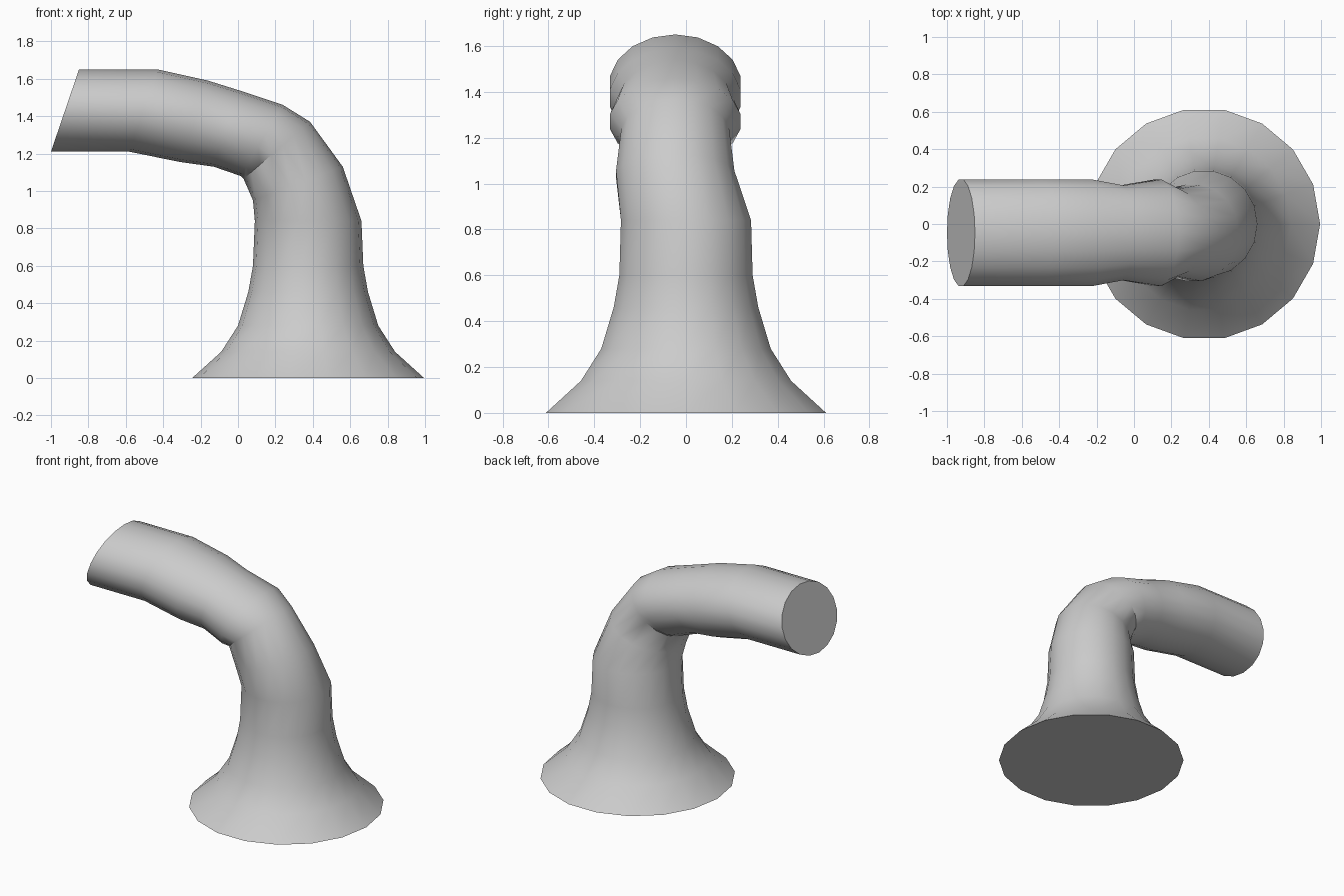
import bpy, bmesh, math
from mathutils import Vector

if "Cube" in bpy.data.objects:
    bpy.data.objects.remove(bpy.data.objects["Cube"])

SIDES = 18

# Cross-sections along the spout: inner (x, z), outer (x, z), y centre, y half-width
sections = [
    ((-0.245, 0.00), (0.995, 0.00), 0.0, 0.62),
    ((-0.09, 0.14), (0.84, 0.14), 0.0, 0.465),
    ((0.00, 0.28), (0.75, 0.28), 0.0, 0.375),
    ((0.055, 0.46), (0.695, 0.46), 0.0, 0.32),
    ((0.08, 0.60), (0.67, 0.60), 0.0, 0.295),
    ((0.09, 0.84), (0.66, 0.84), 0.0, 0.288),
    ((0.08, 0.95), (0.56, 1.13), -0.047, 0.262),
    ((0.03, 1.065), (0.385, 1.37), -0.047, 0.238),
    ((0.015, 1.08), (0.24, 1.46), -0.047, 0.289),
    ((-0.13, 1.13), (0.00, 1.54), -0.047, 0.257),
    ((-0.31, 1.155), (-0.16, 1.59), -0.047, 0.289),
    ((-0.58, 1.21), (-0.43, 1.65), -0.047, 0.289),
    ((-1.00, 1.21), (-0.85, 1.65), -0.047, 0.289),
]

bm = bmesh.new()
rings = []
for (ix, iz), (ox, oz), cy, half in sections:
    centre = Vector(((ix + ox) / 2, cy, (iz + oz) / 2))
    axis = Vector(((ox - ix) / 2, 0, (oz - iz) / 2))
    ring = []
    for i in range(SIDES):
        a = math.tau * i / SIDES
        ring.append(bm.verts.new(centre + axis * math.cos(a) + Vector((0, half * math.sin(a), 0))))
    rings.append(ring)

# Skin between neighbouring sections
for low, high in zip(rings, rings[1:]):
    for i in range(SIDES):
        j = (i + 1) % SIDES
        bm.faces.new((low[i], low[j], high[j], high[i]))

# Flat base and mouth
bm.faces.new(rings[0][::-1])
bm.faces.new(rings[-1])
bmesh.ops.recalc_face_normals(bm, faces=bm.faces)

mesh = bpy.data.meshes.new("bent_spout")
bm.to_mesh(mesh)
bm.free()
spout = bpy.data.objects.new("bent_spout", mesh)
bpy.context.collection.objects.link(spout)
bpy.context.view_layer.objects.active = spout
spout.select_set(True)
bpy.ops.object.shade_smooth_by_angle(angle=math.radians(40))
